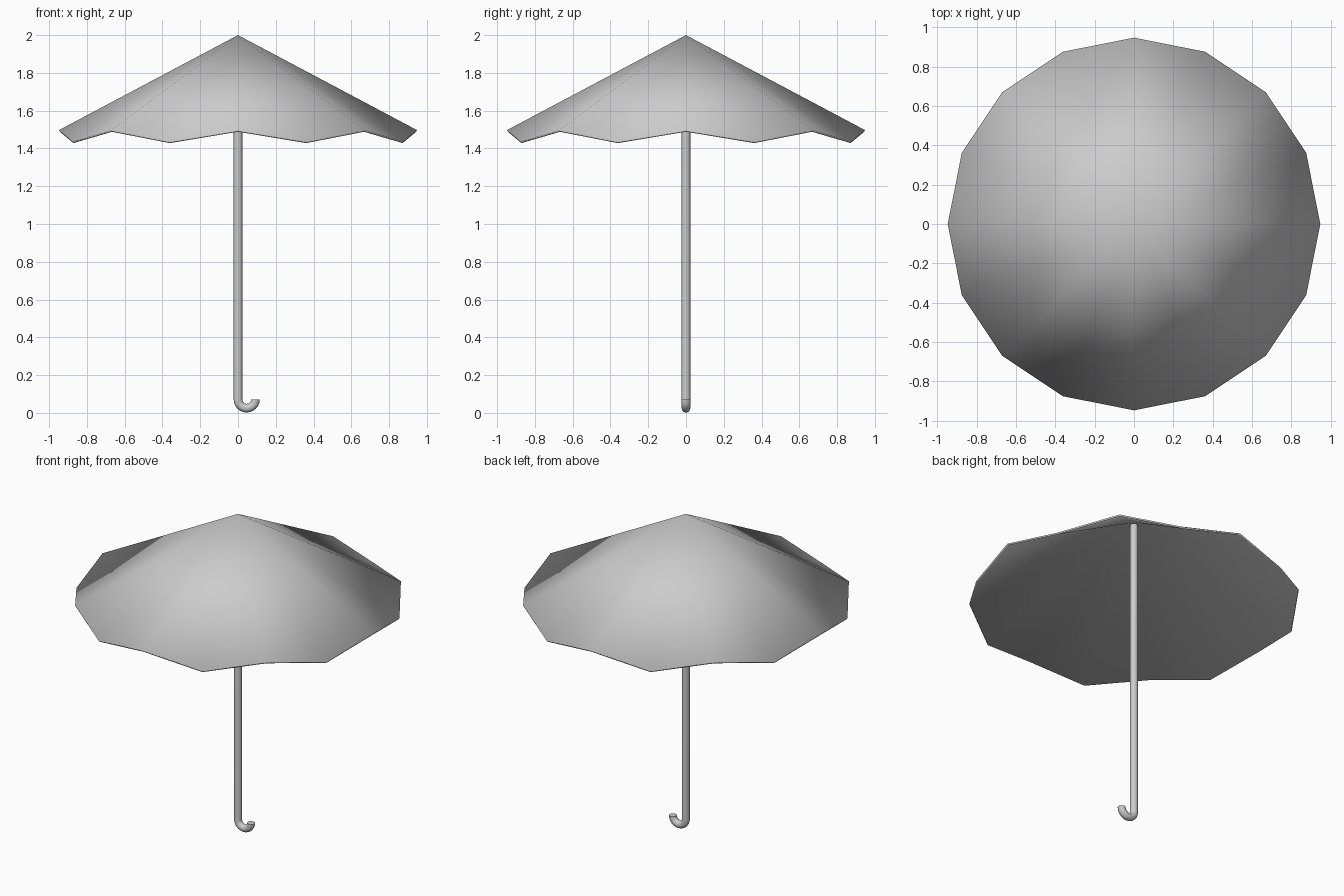
import bpy, bmesh
from math import sin, cos, pi, radians

if "Cube" in bpy.data.objects:
    bpy.data.objects.remove(bpy.data.objects["Cube"])


def add_object(name, bm):
    bmesh.ops.recalc_face_normals(bm, faces=bm.faces)
    mesh = bpy.data.meshes.new(name)
    bm.to_mesh(mesh)
    bm.free()
    obj = bpy.data.objects.new(name, mesh)
    bpy.context.collection.objects.link(obj)
    bpy.ops.object.select_all(action='DESELECT')
    obj.select_set(True)
    bpy.context.view_layer.objects.active = obj
    bpy.ops.object.shade_smooth_by_angle(angle=radians(40))
    return obj


# Canopy: 16 panels from the tip, rim rising and dipping alternately
SIDES = 16
bm = bmesh.new()
tip = bm.verts.new((0, 0, 2.0))
rim = []
for i in range(SIDES):
    a = 2 * pi * i / SIDES
    z = 1.497 if i % 2 == 0 else 1.437
    rim.append(bm.verts.new((0.948 * cos(a), 0.948 * sin(a), z)))
for i in range(SIDES):
    bm.faces.new((tip, rim[i], rim[(i + 1) % SIDES]))
bmesh.ops.recalc_face_normals(bm, faces=bm.faces)
if sum(f.normal.z for f in bm.faces) < 0:
    bmesh.ops.reverse_faces(bm, faces=bm.faces)
canopy = add_object("canopy", bm)
if canopy.data.polygons[0].normal.z < 0:
    canopy.data.flip_normals()
shell = canopy.modifiers.new("cloth_thickness", 'SOLIDIFY')
shell.thickness = 0.01
shell.offset = -1

# Shaft and hooked handle: one round tube swept along a J-shaped path
R, HOOK, HOOK_Z, SEG = 0.023, 0.046, 0.071, 16
path = [(0, 1.97, 0)]
for i in range(13):
    a = pi * i / 12
    path.append((HOOK - HOOK * cos(a), HOOK_Z - HOOK * sin(a), a))
bm = bmesh.new()
rings = []
for x, z, a in path:
    ring = []
    for k in range(SEG):
        t = 2 * pi * k / SEG
        r = R * cos(t)
        ring.append(bm.verts.new((x + r * cos(a), R * sin(t), z + r * sin(a))))
    rings.append(ring)
for lo, hi in zip(rings, rings[1:]):
    for k in range(SEG):
        n = (k + 1) % SEG
        bm.faces.new((lo[k], lo[n], hi[n], hi[k]))
bm.faces.new(rings[0])
bm.faces.new(rings[-1])
add_object("shaft_and_handle", bm)
